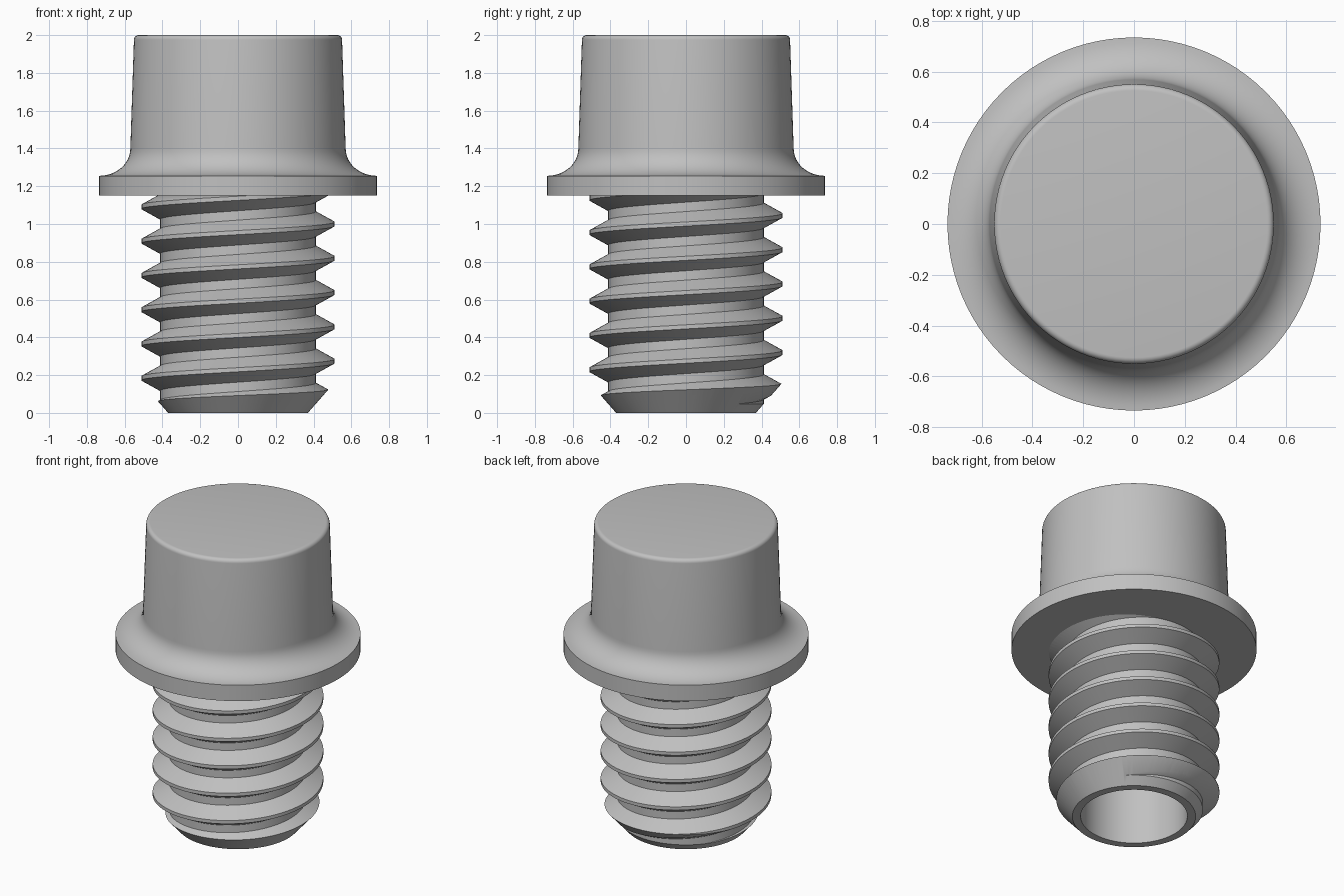
import bpy
import bmesh
from math import sin, cos, pi, radians

if "Cube" in bpy.data.objects:
    bpy.data.objects.remove(bpy.data.objects["Cube"], do_unlink=True)

SEGMENTS = 96
UNDERSIDE = 1.15      # height where the shank meets the flange
PITCH = 0.1815

grey = bpy.data.materials.new("plain grey")
grey.use_nodes = True
grey.diffuse_color = (0.53, 0.53, 0.53, 1)
grey.node_tree.nodes["Principled BSDF"].inputs["Base Color"].default_value = grey.diffuse_color


def make_object(name, bm):
    bmesh.ops.recalc_face_normals(bm, faces=bm.faces)
    mesh = bpy.data.meshes.new(name)
    bm.to_mesh(mesh)
    bm.free()
    mesh.materials.append(grey)
    obj = bpy.data.objects.new(name, mesh)
    bpy.context.collection.objects.link(obj)
    return obj


def activate(obj):
    bpy.ops.object.select_all(action='DESELECT')
    obj.select_set(True)
    bpy.context.view_layer.objects.active = obj


def lathe(name, profile, closed=False):
    """Spin a list of (radius, height) points around the z axis."""
    bm = bmesh.new()
    verts = [bm.verts.new((r, 0, z)) for r, z in profile]
    pairs = list(zip(verts, verts[1:]))
    if closed:
        pairs.append((verts[-1], verts[0]))
    edges = [bm.edges.new(pair) for pair in pairs]
    bmesh.ops.spin(bm, geom=verts + edges, cent=(0, 0, 0), axis=(0, 0, 1),
                   angle=2 * pi, steps=SEGMENTS)
    bmesh.ops.remove_doubles(bm, verts=bm.verts, dist=1e-5)
    return make_object(name, bm)


def arc(cx, cz, rx, rz, start, end, steps):
    angles = [radians(start + (end - start) * i / steps) for i in range(steps + 1)]
    return [(cx + rx * cos(a), cz + rz * sin(a)) for a in angles]


def thread_solid(name, profile, turns, start):
    """Sweep one thread tooth profile along a right-handed helix and cap it."""
    bm = bmesh.new()
    columns = []
    for i in range(SEGMENTS + 1):
        t = i / SEGMENTS
        a = 2 * pi * (i % SEGMENTS) / SEGMENTS
        columns.append([bm.verts.new((r * cos(a), r * sin(a), start + PITCH * (k + t) + dz))
                        for k in range(turns) for r, dz in profile])
    for left, right in zip(columns, columns[1:]):
        for j in range(len(left) - 1):
            bm.faces.new((left[j], right[j], right[j + 1], left[j + 1]))
    bmesh.ops.remove_doubles(bm, verts=bm.verts, dist=1e-5)
    # trim the ragged ends flat, a little longer than needed
    for height, side in ((-0.1, -1), (UNDERSIDE + 0.05, 1)):
        bmesh.ops.bisect_plane(bm, geom=bm.verts[:] + bm.edges[:] + bm.faces[:],
                               plane_co=(0, 0, height), plane_no=(0, 0, side),
                               clear_outer=True)
    bmesh.ops.holes_fill(bm, edges=[e for e in bm.edges if e.is_boundary], sides=0)
    return make_object(name, bm)


# Head: flange, fillet and slightly tapered knob with a rounded rim
head_profile = [(0, UNDERSIDE), (0.735, UNDERSIDE), (0.735, 1.255)]
head_profile += arc(0.735, 1.4, 0.165, 0.145, 270, 180, 12)[1:]
head_profile += arc(0.526, 1.975, 0.025, 0.025, 0, 90, 6)
head_profile += [(0, 2)]
head = lathe("head", head_profile)

# Threaded shank: crest flat, flanks and root flat
root, crest = 0.412, 0.512
shank = thread_solid("threaded_shank",
                     [(root, -0.066), (crest, -0.011), (crest, 0.011), (root, 0.066)],
                     turns=11, start=1.0 - 8 * PITCH)

# Envelope that chamfers the tip, bores the shank and trims its length
envelope = lathe("shank_envelope",
                 [(0.32, 0), (0.37, 0), (0.59, 0.25), (0.59, UNDERSIDE), (0.32, UNDERSIDE)],
                 closed=True)
envelope.hide_render = True

trim = shank.modifiers.new("trim", 'BOOLEAN')
trim.operation = 'INTERSECT'
trim.solver = 'EXACT'
trim.object = envelope
activate(shank)
bpy.ops.object.modifier_apply(modifier=trim.name)
bpy.data.objects.remove(envelope, do_unlink=True)

for part in (head, shank):
    activate(part)
    bpy.ops.object.shade_smooth_by_angle(angle=radians(30))
